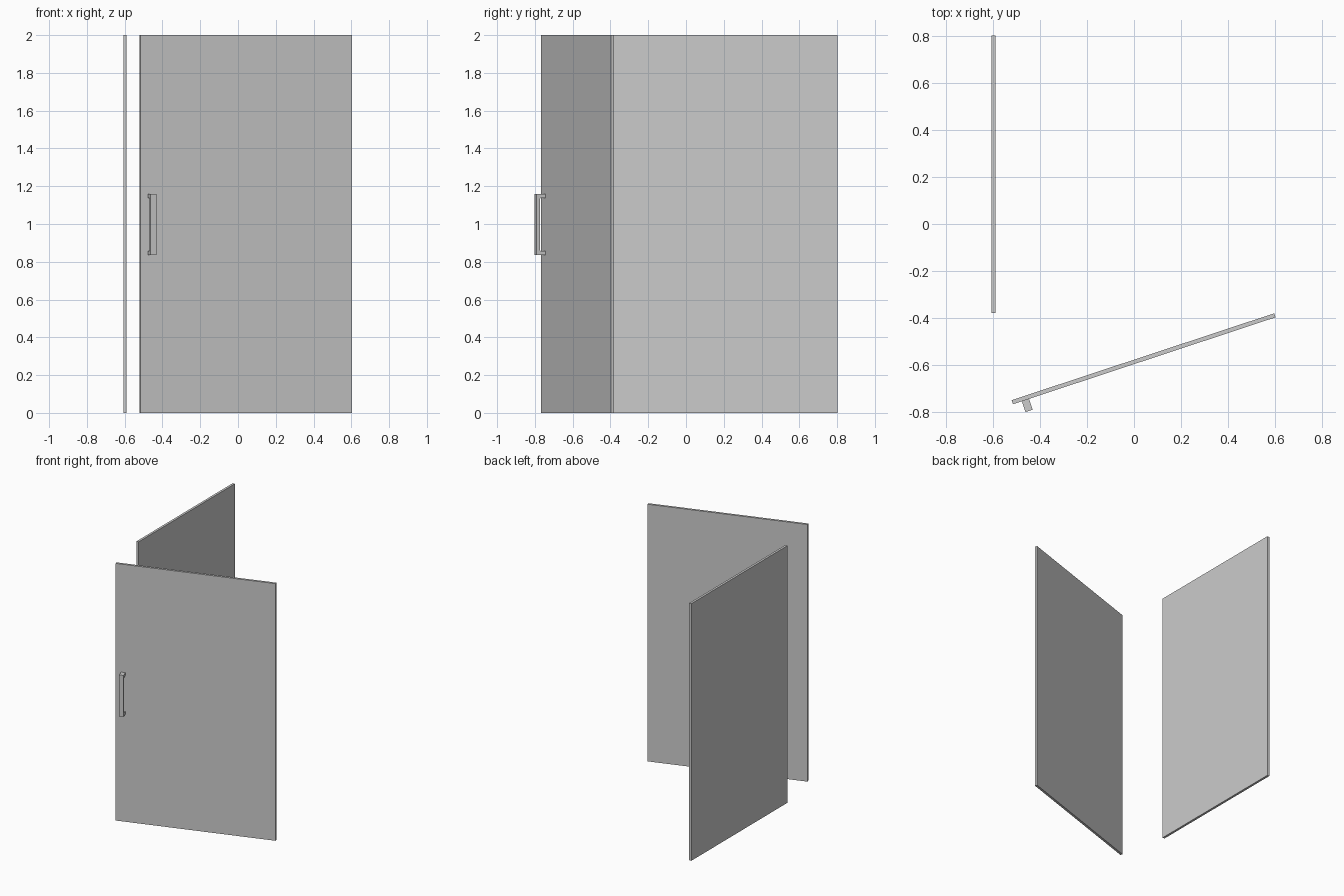
import bpy, bmesh, math
from mathutils import Matrix

if "Cube" in bpy.data.objects:
    bpy.data.objects.remove(bpy.data.objects["Cube"])

ANGLE = math.radians(18.3)   # how far the door stands open
LENGTH, THICK, HEIGHT = 1.178, 0.018, 2.0


def prism(name, profile, depth, matrix):
    """Extrude a YZ profile along local x, centred, then place it."""
    bm = bmesh.new()
    face = bm.faces.new([bm.verts.new((-depth / 2, y, z)) for y, z in profile])
    ext = bmesh.ops.extrude_face_region(bm, geom=[face])
    moved = [v for v in ext["geom"] if isinstance(v, bmesh.types.BMVert)]
    bmesh.ops.translate(bm, verts=moved, vec=(depth, 0, 0))
    bmesh.ops.recalc_face_normals(bm, faces=bm.faces)
    mesh = bpy.data.meshes.new(name)
    bm.to_mesh(mesh)
    bm.free()
    obj = bpy.data.objects.new(name, mesh)
    bpy.context.collection.objects.link(obj)
    obj.matrix_world = matrix
    return obj


def panel_profile(length):
    a, b = -length / 2, length / 2
    return [(a, 0), (b, 0), (b, HEIGHT), (a, HEIGHT)]


# Fixed side panel
prism("side_panel", panel_profile(1.182), THICK,
      Matrix.Translation((-0.598, 0.211, 0)))

# Door frame of reference: hinge at the right end, local -x runs along the door
hinge = Matrix.Translation((0.6, -0.389, 0)) @ Matrix.Rotation(ANGLE, 4, 'Z')
t = THICK / 2
prism("door_panel", [(-t, 0), (t, 0), (t, HEIGHT), (-t, HEIGHT)], LENGTH,
      hinge @ Matrix.Translation((-LENGTH / 2, 0, 0)))

# C-shaped pull handle on the outer face, near the free edge
back, inner, outer = -t, -t - 0.031, -t - 0.049
lo, hi, leg, ch = 0.836, 1.16, 0.022, 0.005
handle = [(back, lo), (outer, lo), (outer, hi), (back, hi),
          (back, hi - leg), (inner + ch, hi - leg), (inner, hi - leg - ch),
          (inner, lo + leg + ch), (inner + ch, lo + leg), (back, lo + leg)]
prism("door_handle", handle, 0.032,
      hinge @ Matrix.Translation((-1.122, 0, 0)))
